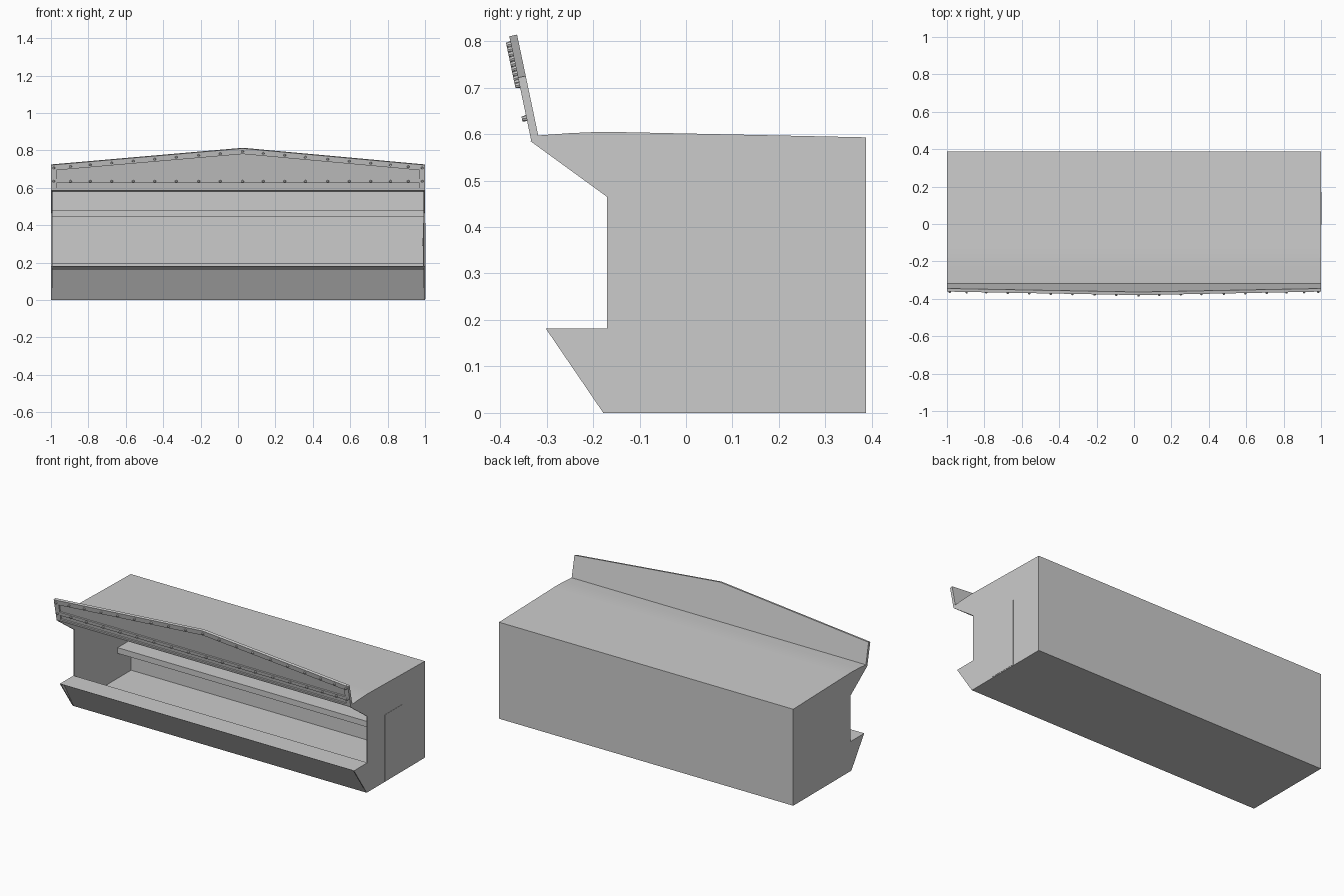
import bpy, bmesh, math
from mathutils import Matrix, Vector

if "Cube" in bpy.data.objects:
    bpy.data.objects.remove(bpy.data.objects["Cube"])


def finish(name, bm, smooth=False):
    bmesh.ops.recalc_face_normals(bm, faces=bm.faces[:])
    me = bpy.data.meshes.new(name)
    bm.to_mesh(me)
    bm.free()
    ob = bpy.data.objects.new(name, me)
    bpy.context.collection.objects.link(ob)
    if smooth:
        bpy.ops.object.select_all(action='DESELECT')
        ob.select_set(True)
        bpy.context.view_layer.objects.active = ob
        bpy.ops.object.shade_smooth_by_angle(angle=math.radians(15))
    return ob


def prism(name, profile, x0, x1, smooth=False):
    """Extrude a (y, z) profile along x."""
    bm = bmesh.new()
    a = [bm.verts.new((x0, y, z)) for y, z in profile]
    b = [bm.verts.new((x1, y, z)) for y, z in profile]
    bm.faces.new(a)
    bm.faces.new(b)
    n = len(a)
    for i in range(n):
        bm.faces.new((a[i], a[(i + 1) % n], b[(i + 1) % n], b[i]))
    return finish(name, bm, smooth)


def box(name, x0, x1, y0, y1, z0, z1):
    return prism(name, [(y0, z0), (y1, z0), (y1, z1), (y0, z1)], x0, x1)


# End walls
W = 0.993
roof = [(0.387, 0.593), (-0.13, 0.604), (-0.18, 0.605), (-0.25, 0.602), (-0.318, 0.597)]
wall = [(-0.335, 0.585), (-0.17, 0.465), (-0.17, 0.182), (-0.302, 0.182),
        (-0.178, 0), (0.387, 0)] + roof
prism("left_wall", wall, -1, -W)
prism("right_wall", wall, W, 1)

# Shell: counter, floor, back wall and roof in one section
shell = [(-0.302, 0.182), (-0.268, 0.161), (-0.178, 0), (0.387, 0)] + roof + [
    (-0.335, 0.585), (-0.25, 0.59), (-0.18, 0.593), (0.38, 0.581),
    (0.38, 0.007), (-0.17, 0.007), (-0.17, 0.182)]
prism("counter_and_roof_shell", shell, -W, W, smooth=True)

# Shelves on the back wall
for name, z in (("lower_shelf", 0.16), ("upper_shelf", 0.443)):
    box(name, -W, W, 0.25, 0.38, z, z + 0.035)

# Side door, with a handle inside
box("side_door", 0.99, 1.0015, -0.005, 0.172, 0.005, 0.412)
box("door_handle", 0.983, 0.99, 0.01, 0.022, 0.29, 0.33)

# Tilted sign board
PEAK, LEAN = 0.025, 0.21
NORMAL = Vector((0, -1, -LEAN)).normalized()


def top(x):
    t = (x + 1) / (PEAK + 1) if x < PEAK else (1 - x) / (1 - PEAK)
    return 0.725 + 0.089 * t


def on_sign(x, z, d):
    return Vector((x, -0.318 - LEAN * (z - 0.597), z)) + NORMAL * d


def sign_layer(name, xs, rows, keep, d0, d1):
    """Solid layer made of the kept cells of a grid that follows the gable."""
    bm = bmesh.new()
    grid = [[bm.verts.new(on_sign(x, z, d0)) for z in rows(x)] for x in xs]
    for i in range(len(grid) - 1):
        for j in range(len(grid[0]) - 1):
            if keep(i, j):
                bm.faces.new((grid[i][j], grid[i + 1][j], grid[i + 1][j + 1], grid[i][j + 1]))
    ext = bmesh.ops.extrude_face_region(bm, geom=bm.faces[:], use_keep_orig=True)
    moved = [v for v in ext["geom"] if isinstance(v, bmesh.types.BMVert)]
    bmesh.ops.translate(bm, verts=moved, vec=NORMAL * (d1 - d0))
    return finish(name, bm)


sign_layer("sign_board", [-1, PEAK, 1], lambda x: [0.59, top(x)],
           lambda i, j: True, 0, 0.009)
sign_layer("sign_frame", [-1, -0.97, PEAK, 0.97, 1],
           lambda x: [0.59, 0.602, 0.628, 0.65, top(x) - 0.03, top(x)],
           lambda i, j: not (i in (1, 2) and j in (1, 3)), 0.009, 0.017)

# Small bulbs along the gable and the middle bar
bm = bmesh.new()
xs = [-0.985, -0.895, -0.79, -0.675, -0.56, -0.445, -0.33, -0.21, -0.095, PEAK,
      0.135, 0.25, 0.36, 0.48, 0.595, 0.71, 0.815, 0.91, 0.985]
turn = Vector((0, 0, 1)).rotation_difference(NORMAL).to_matrix().to_4x4()
for x in xs:
    for z in (0.638, top(x) - 0.017):
        bmesh.ops.create_cone(bm, cap_ends=True, segments=8, radius1=0.007, radius2=0.005,
                              depth=0.01,
                              matrix=Matrix.Translation(on_sign(x, z, 0.022)) @ turn)
finish("sign_bulbs", bm)
